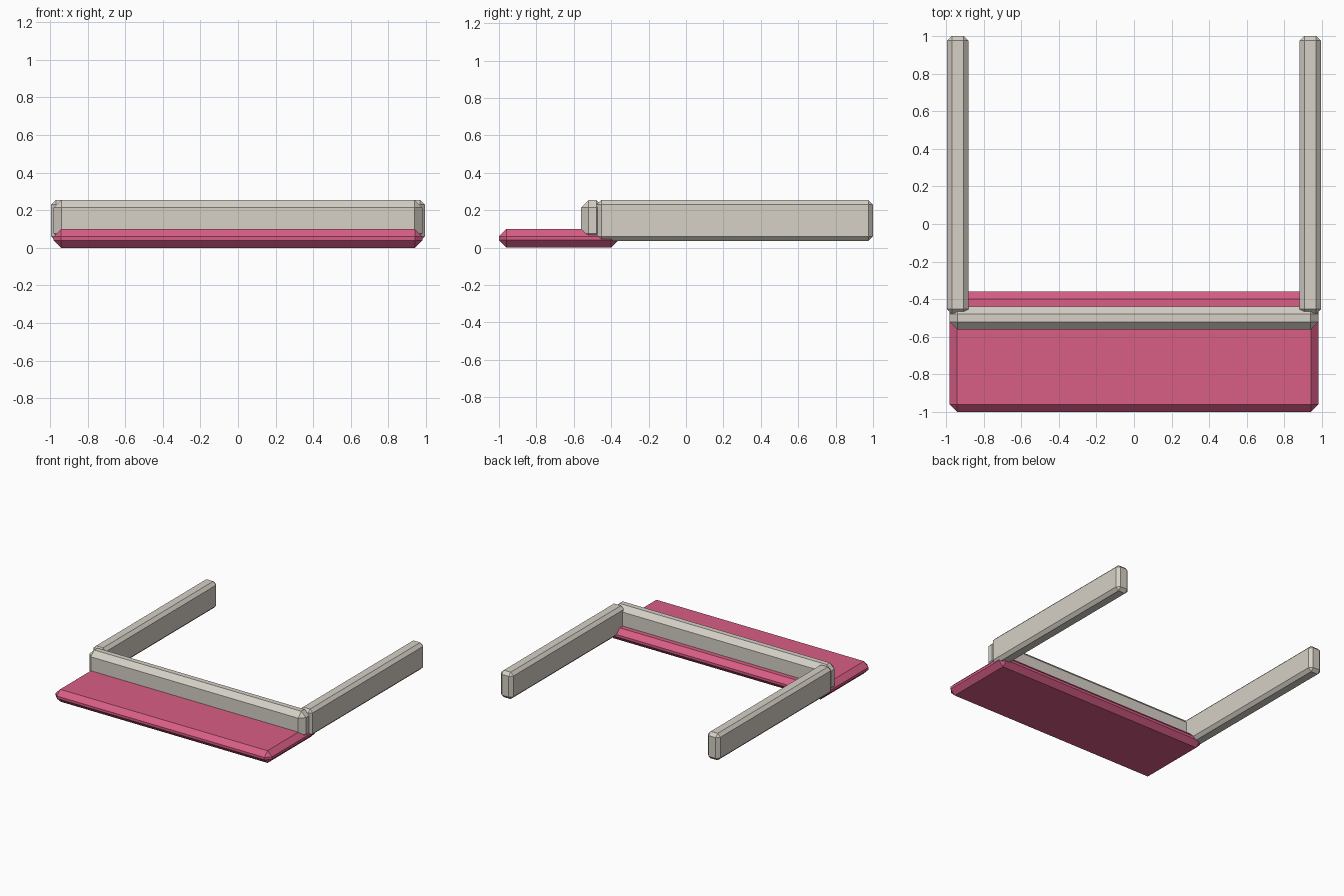
import bpy
import bmesh

if "Cube" in bpy.data.objects:
    bpy.data.objects.remove(bpy.data.objects["Cube"])


def srgb(r, g, b):
    def lin(c):
        c /= 255
        return c / 12.92 if c <= 0.04045 else ((c + 0.055) / 1.055) ** 2.4
    return (lin(r), lin(g), lin(b), 1.0)


def material(name, rgb):
    m = bpy.data.materials.new(name)
    m.diffuse_color = srgb(*rgb)
    m.use_nodes = True
    m.node_tree.nodes["Principled BSDF"].inputs["Base Color"].default_value = m.diffuse_color
    return m


pink = material("rose_pink", (216, 94, 134))
stone = material("warm_grey", (214, 208, 198))


def chamfered_box(name, lo, hi, chamfer, mat):
    """Box between two corners with every edge cut flat."""
    bm = bmesh.new()
    bmesh.ops.create_cube(bm, size=1)
    for v in bm.verts:
        v.co = [lo[i] if v.co[i] < 0 else hi[i] for i in range(3)]
    bmesh.ops.bevel(bm, geom=bm.edges[:], offset=chamfer, offset_type='OFFSET',
                    segments=1, profile=0.5, affect='EDGES')
    bmesh.ops.recalc_face_normals(bm, faces=bm.faces[:])
    mesh = bpy.data.meshes.new(name)
    bm.to_mesh(mesh)
    bm.free()
    mesh.materials.append(mat)
    obj = bpy.data.objects.new(name, mesh)
    bpy.context.collection.objects.link(obj)
    return obj


# Flat slab at the front
chamfered_box("base_slab", (-0.98, -1.0, 0.0), (0.98, -0.36, 0.10), 0.04, pink)

# Cross bar resting in the slab
chamfered_box("cross_bar", (-0.98, -0.562, 0.035), (0.98, -0.438, 0.255), 0.041, stone)

# Side rails running back from both ends of the bar
for side, x0, x1 in (("left", -0.994, -0.881), ("right", 0.881, 0.994)):
    chamfered_box(side + "_rail", (x0, -0.478, 0.035), (x1, 1.0, 0.255), 0.025, stone)
